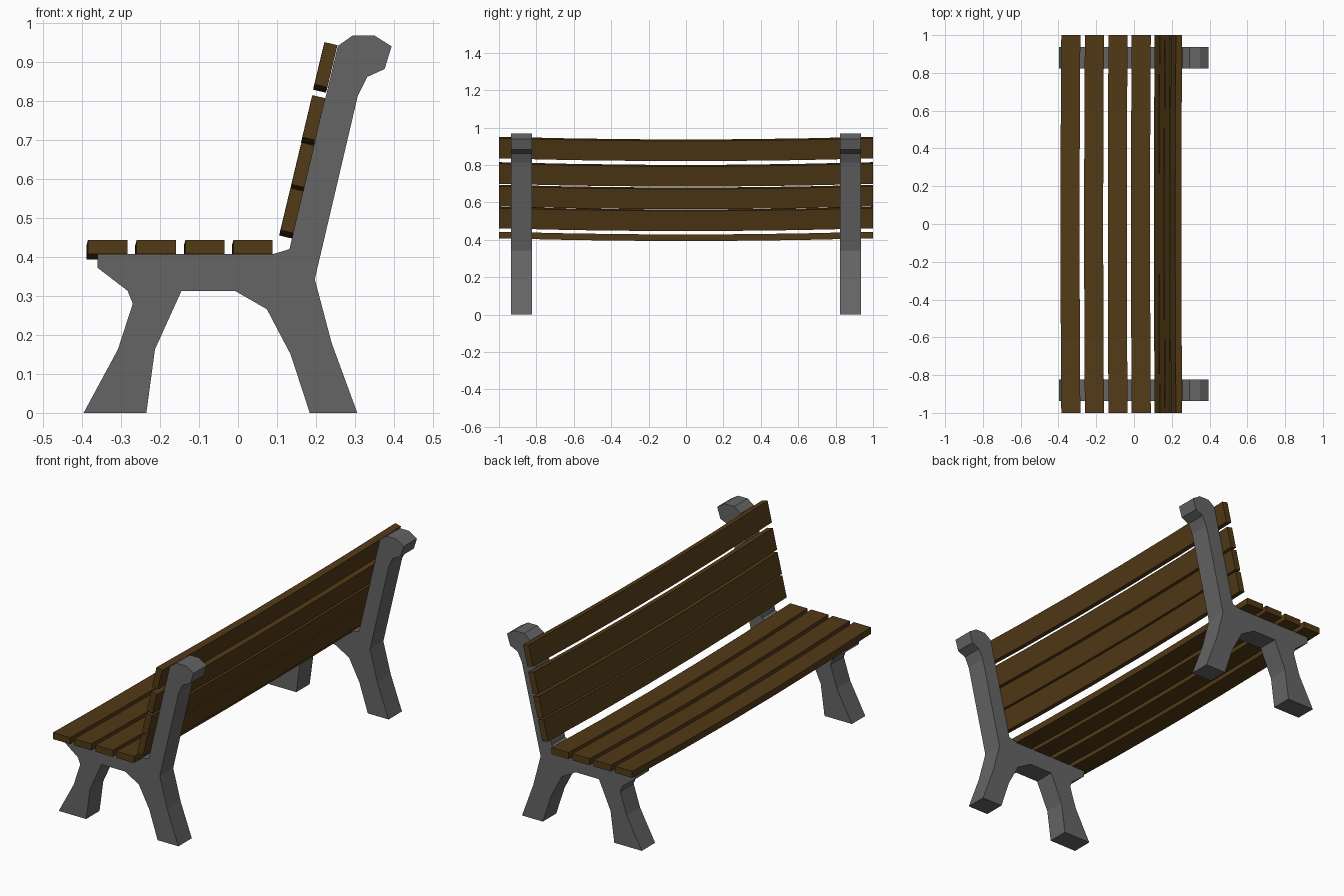
import bpy, bmesh
from mathutils import Vector

if "Cube" in bpy.data.objects:
    bpy.data.objects.remove(bpy.data.objects["Cube"])


def material(name, rgb):
    m = bpy.data.materials.new(name)
    m.diffuse_color = (*rgb, 1)
    m.use_nodes = True
    m.node_tree.nodes["Principled BSDF"].inputs["Base Color"].default_value = m.diffuse_color
    return m


wood = material("dark_wood", (0.085, 0.042, 0.008))
iron = material("cast_iron", (0.13, 0.13, 0.13))


def loft(name, profile, stations, mat):
    """Loft an xz profile through stations of (y, x offset, z offset)."""
    bm = bmesh.new()
    rings = [[bm.verts.new((x + dx, y, z + dz)) for x, z in profile]
             for y, dx, dz in stations]
    n = len(profile)
    for a, b in zip(rings, rings[1:]):
        for i in range(n):
            j = (i + 1) % n
            bm.faces.new((a[i], a[j], b[j], b[i]))
    bm.faces.new(rings[0])
    bm.faces.new(rings[-1])
    bmesh.ops.recalc_face_normals(bm, faces=bm.faces)
    mesh = bpy.data.meshes.new(name)
    bm.to_mesh(mesh)
    bm.free()
    mesh.materials.append(mat)
    obj = bpy.data.objects.new(name, mesh)
    bpy.context.collection.objects.link(obj)
    return obj


# Side frames: legs, seat rail and back support in one outline
frame = [(-0.396, 0), (-0.235, 0), (-0.213, 0.163), (-0.145, 0.313),
         (-0.008, 0.313), (0.074, 0.266), (0.135, 0.15), (0.184, 0),
         (0.306, 0), (0.24, 0.18), (0.197, 0.343), (0.307, 0.812),
         (0.332, 0.862), (0.376, 0.882), (0.394, 0.94), (0.35, 0.968),
         (0.294, 0.968), (0.256, 0.941), (0.132, 0.42), (0.092, 0.408),
         (-0.36, 0.408), (-0.36, 0.372), (-0.283, 0.313), (-0.27, 0.28),
         (-0.308, 0.163)]
for label, s in (("front", -1), ("rear", 1)):
    loft(f"{label}_side_frame", frame,
         [(s * 0.824, 0, 0), (s * 0.936, 0, 0)], iron)

# Slats sag gently towards the middle of the bench
sag = [(y, -0.004 * (1 - y * y), -0.0145 * (1 - y * y))
       for y in (-1, -0.6, -0.2, 0.2, 0.6, 1)]

# Seat slats
for i, x in enumerate((-0.385, -0.26, -0.135, -0.012)):
    loft(f"seat_slat_{i + 1}",
         [(x, 0.408), (x + 0.101, 0.408), (x + 0.101, 0.443), (x, 0.443)],
         sag, wood)

# Backrest slats, leaning with the frame
up = Vector((0.2315, 0.973))
back = Vector((0.973, -0.2315))
for i, top in enumerate(((0.222, 0.951), (0.191, 0.815),
                         (0.163, 0.694), (0.135, 0.577))):
    a = Vector(top)
    b = a + back * 0.034
    loft(f"back_slat_{i + 1}", [a, b, b - up * 0.111, a - up * 0.111], sag, wood)
